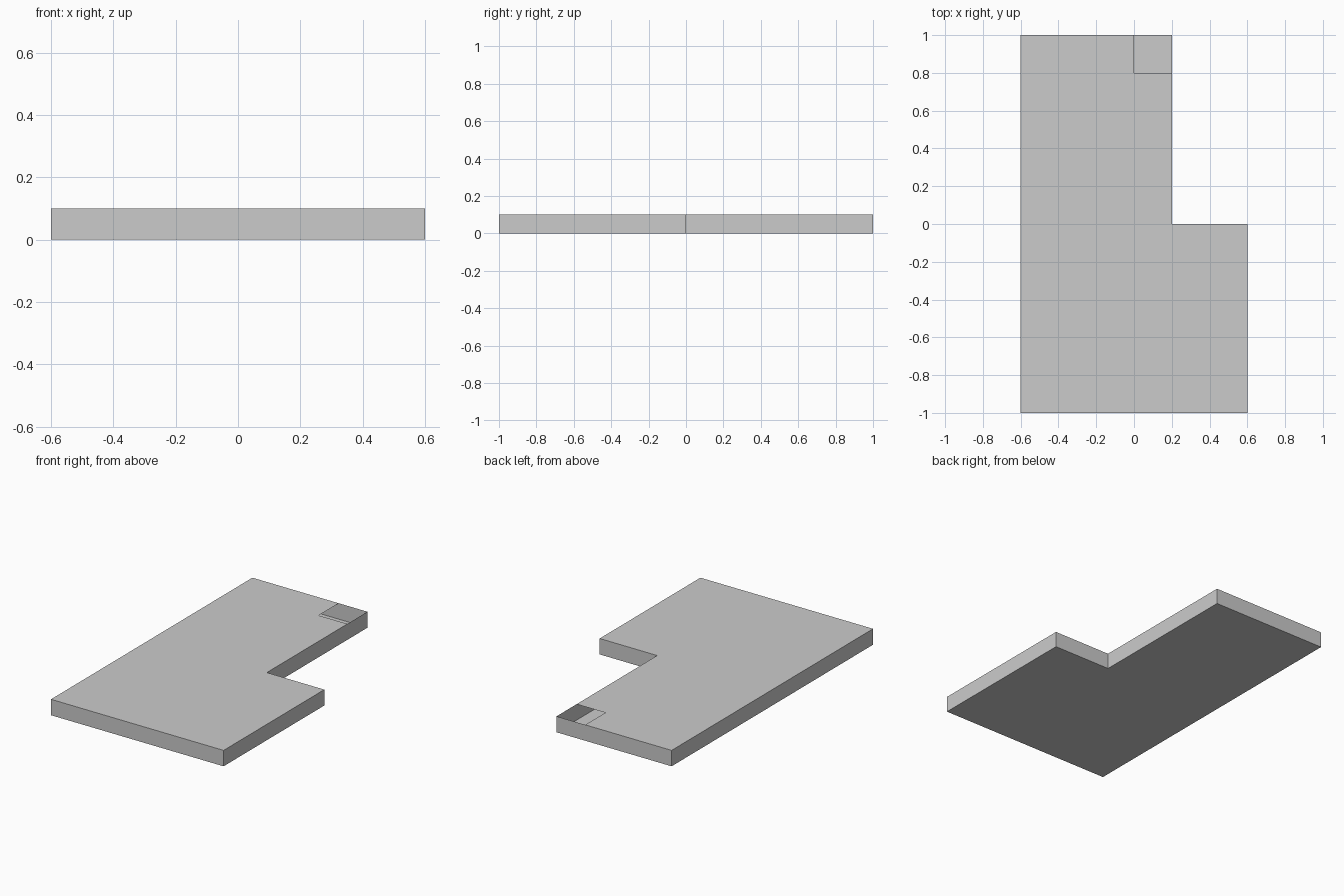
import bpy, bmesh

if "Cube" in bpy.data.objects:
    bpy.data.objects.remove(bpy.data.objects["Cube"])

HEIGHT = 0.1

# L-shaped outline, counter-clockwise, with extra points where the hatch meets the rim
outline = [(-0.6, -1), (0.6, -1), (0.6, 0), (0.2, 0),
           (0.2, 0.8), (0.2, 1), (0, 1), (-0.6, 1)]
CORNER = 5             # outline corner left uncovered by the top
hatch_inner = (0, 0.8)  # inner corner of the open hatch

bm = bmesh.new()
low = [bm.verts.new((x, y, 0)) for x, y in outline]
high = [bm.verts.new((x, y, HEIGHT)) for x, y in outline]

# Floor
bm.faces.new(low[::-1])

# Side walls
n = len(outline)
for i in range(n):
    j = (i + 1) % n
    bm.faces.new((low[i], low[j], high[j], high[i]))

# Top sheet, with a square opening into the hollow inside
top = list(high)
top[CORNER] = bm.verts.new((*hatch_inner, HEIGHT))
bm.faces.new(top)

mesh = bpy.data.meshes.new("hollow_slab")
bm.to_mesh(mesh)
bm.free()
slab = bpy.data.objects.new("hollow_slab", mesh)
bpy.context.collection.objects.link(slab)
